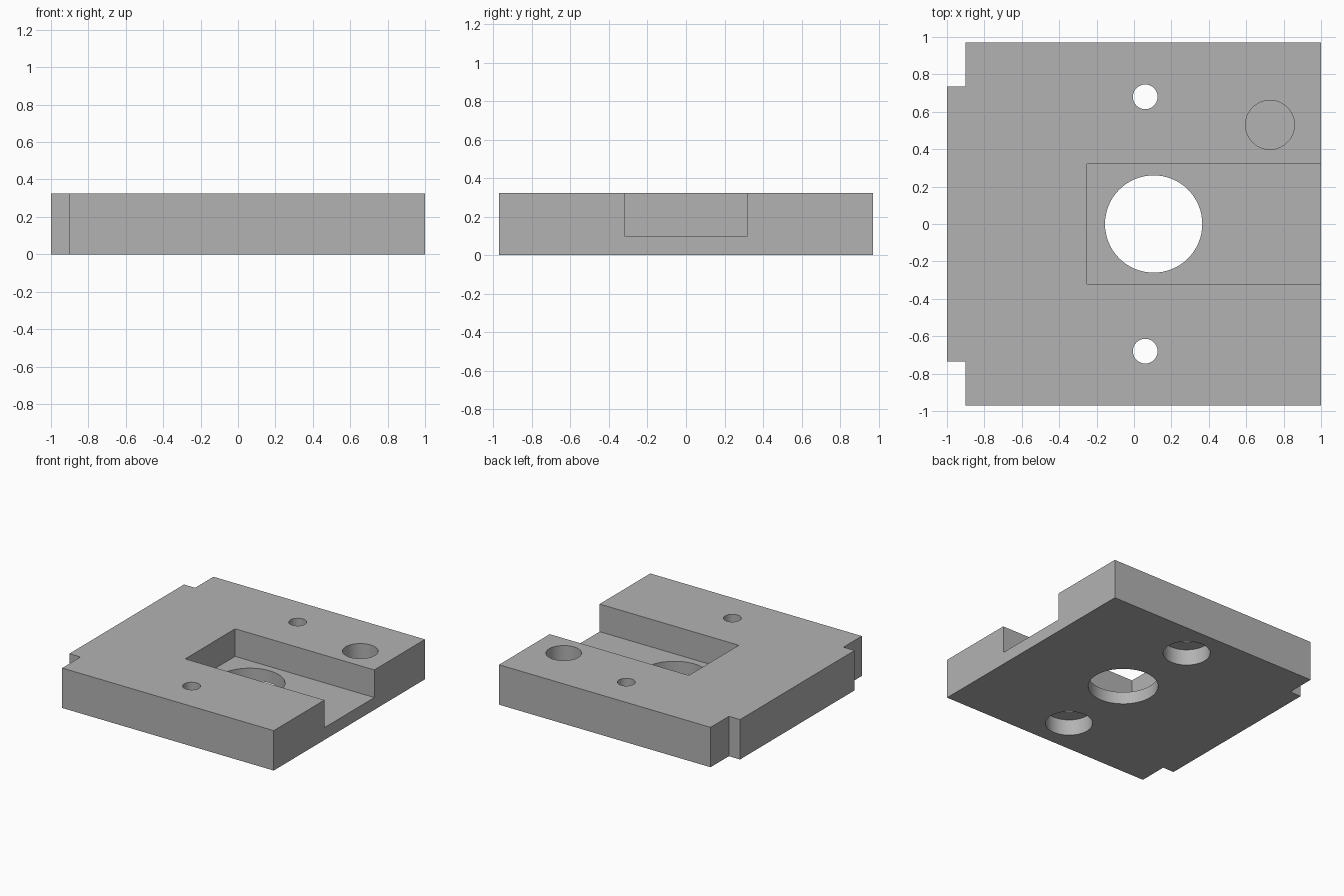
import bpy
import bmesh
from math import radians

cube = bpy.data.objects.get("Cube")
if cube:
    bpy.data.objects.remove(cube, do_unlink=True)

H = 0.324       # plate thickness
FLOOR = 0.1     # height of the slot floor
OVER = 0.1      # how far cutters reach past the surface

grey = bpy.data.materials.new("plain_grey")
grey.use_nodes = True
colour = (0.45, 0.45, 0.45, 1)
grey.diffuse_color = colour
grey.node_tree.nodes["Principled BSDF"].inputs["Base Color"].default_value = colour


def add_object(name, bm):
    mesh = bpy.data.meshes.new(name)
    bm.to_mesh(mesh)
    bm.free()
    mesh.materials.append(grey)
    obj = bpy.data.objects.new(name, mesh)
    bpy.context.collection.objects.link(obj)
    return obj


def prism(name, outline, z0, z1):
    """Extrude a closed outline from z0 to z1."""
    bm = bmesh.new()
    base = bm.faces.new([bm.verts.new((x, y, z0)) for x, y in outline])
    top = bmesh.ops.extrude_face_region(bm, geom=[base])["geom"]
    verts = [g for g in top if isinstance(g, bmesh.types.BMVert)]
    bmesh.ops.translate(bm, verts=verts, vec=(0, 0, z1 - z0))
    bmesh.ops.recalc_face_normals(bm, faces=bm.faces)
    return add_object(name, bm)


def cylinder(name, x, y, r, z0, z1):
    bm = bmesh.new()
    bmesh.ops.create_cone(bm, cap_ends=True, segments=64, radius1=r, radius2=r, depth=z1 - z0)
    bmesh.ops.translate(bm, verts=bm.verts, vec=(x, y, (z0 + z1) / 2))
    return add_object(name, bm)


# Plate with two notched corners on its right edge
half = [(1, 0.97), (-0.9, 0.97), (-0.9, 0.735), (-1, 0.735)]
outline = half + [(x, -y) for x, y in reversed(half)]
plate = prism("mounting_plate", outline, 0, H)

# Open-ended slot, central bore and blind hole
slot = [(-0.25, -0.32), (1 + OVER, -0.32), (1 + OVER, 0.32), (-0.25, 0.32)]
cutters = [
    prism("slot_cutter", slot, FLOOR, H + OVER),
    cylinder("bore_cutter", 0.105, 0, 0.26, -OVER, H + OVER),
    cylinder("blind_hole_cutter", 0.727, 0.53, 0.131, FLOOR, H + OVER),
]

# Screw holes with counterbores on the underside
for side, y in (("back", 0.68), ("front", -0.68)):
    cutters.append(cylinder(side + "_screw_hole_cutter", 0.06, y, 0.066, -OVER, H + OVER))
    cutters.append(cylinder(side + "_counterbore_cutter", 0.06, y, 0.175, -OVER, 0.13))

bpy.ops.object.select_all(action="DESELECT")
plate.select_set(True)
bpy.context.view_layer.objects.active = plate
for cutter in cutters:
    cut = plate.modifiers.new(cutter.name, "BOOLEAN")
    cut.operation = "DIFFERENCE"
    cut.solver = "EXACT"
    cut.object = cutter
    bpy.ops.object.modifier_apply(modifier=cut.name)
    bpy.data.objects.remove(cutter, do_unlink=True)

bpy.ops.object.shade_smooth_by_angle(angle=radians(30))
